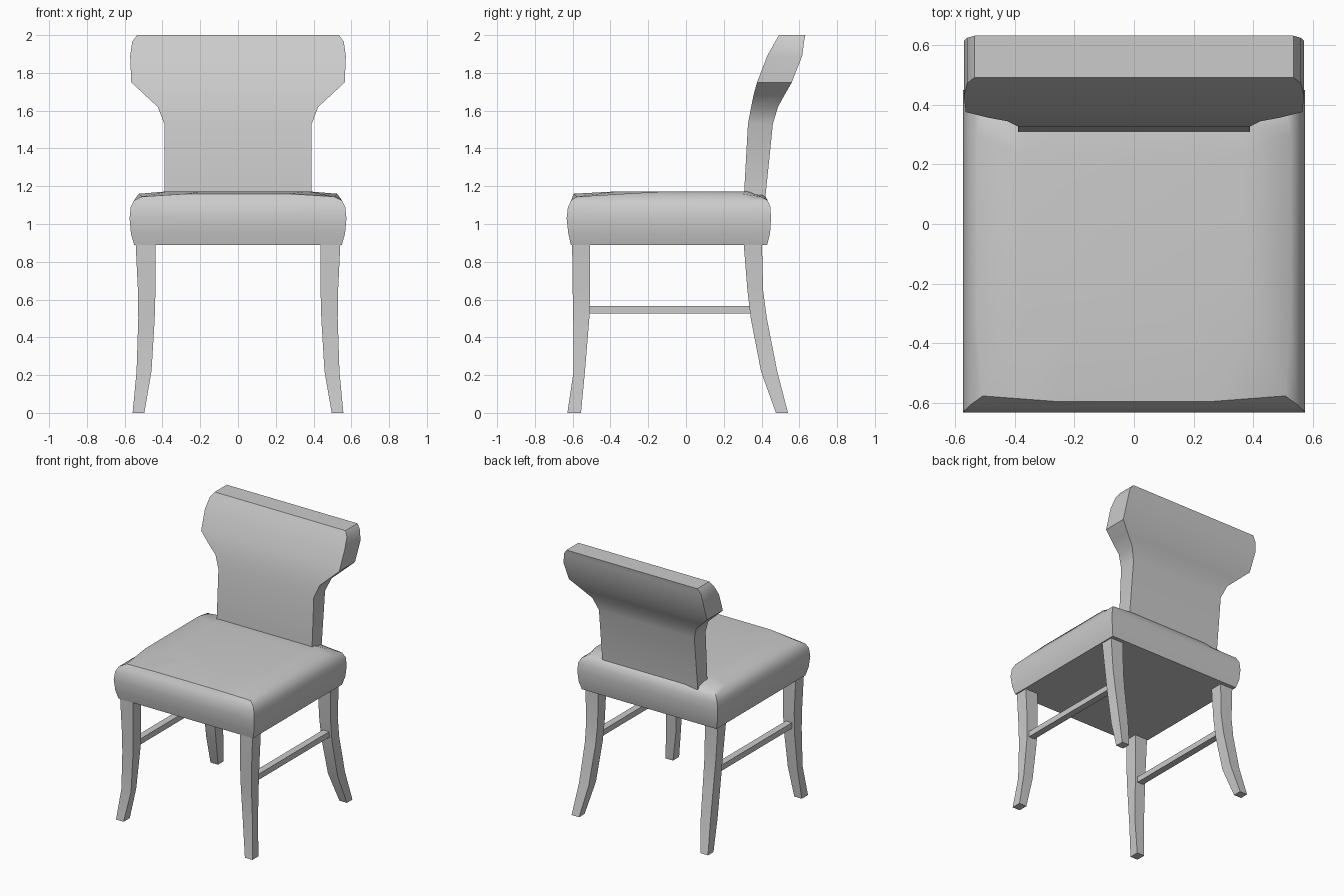
import bpy, bmesh, math

if "Cube" in bpy.data.objects:
    bpy.data.objects.remove(bpy.data.objects["Cube"], do_unlink=True)

grey = bpy.data.materials.new("plain grey")
grey.use_nodes = True
COLOUR = (0.6, 0.6, 0.6, 1)
grey.diffuse_color = COLOUR
for node in grey.node_tree.nodes:
    if node.type == 'BSDF_PRINCIPLED':
        node.inputs["Base Color"].default_value = COLOUR


def loft(name, rings, angle=33):
    """Skin a stack of equal-length point rings and cap both ends."""
    bm = bmesh.new()
    loops = [[bm.verts.new(p) for p in ring] for ring in rings]
    n = len(loops[0])
    for a, b in zip(loops, loops[1:]):
        for i in range(n):
            j = (i + 1) % n
            bm.faces.new((a[i], a[j], b[j], b[i]))
    bm.faces.new(loops[0][::-1])
    bm.faces.new(loops[-1])
    bmesh.ops.recalc_face_normals(bm, faces=bm.faces)
    me = bpy.data.meshes.new(name)
    bm.to_mesh(me)
    bm.free()
    me.materials.append(grey)
    me.shade_smooth()
    me.set_sharp_from_angle(angle=math.radians(angle))
    ob = bpy.data.objects.new(name, me)
    bpy.context.collection.objects.link(ob)
    return ob


def rect(x0, x1, y0, y1, z):
    return [(x0, y0, z), (x1, y0, z), (x1, y1, z), (x0, y1, z)]


def cushion_ring(z, hx, y0, y1, bow=0.0, rise=0.0):
    """Square outline whose edges bow outward and upward between the corners."""
    m, f, b = hx * 0.53, y0 + 0.25, y1 - 0.1
    zr = z + rise
    return [(-hx, y0, z), (-m, y0 - bow, zr), (m, y0 - bow, zr),
            (hx, y0, z), (hx + bow, f, zr), (hx + bow, b, zr),
            (hx, y1, z), (m, y1 + bow, zr), (-m, y1 + bow, zr),
            (-hx, y1, z), (-hx - bow, b, zr), (-hx - bow, f, zr)]


# Padded seat
loft("seat_cushion", [
    cushion_ring(0.89, 0.55, -0.61, 0.43),
    cushion_ring(0.95, 0.567, -0.623, 0.445),
    cushion_ring(1.03, 0.574, -0.632, 0.45),
    cushion_ring(1.09, 0.568, -0.625, 0.447),
    cushion_ring(1.125, 0.55, -0.608, 0.432),
    cushion_ring(1.145, 0.508, -0.577, 0.395, 0.018, 0.015),
    cushion_ring(1.173, 0.37, -0.36, 0.33),
])

# Curved backrest: height, half width, front y, back y
BACK = [(1.02, 0.39, 0.305, 0.405), (1.17, 0.39, 0.308, 0.423),
        (1.53, 0.39, 0.328, 0.46), (1.62, 0.425, 0.345, 0.487),
        (1.68, 0.49, 0.357, 0.52), (1.75, 0.565, 0.376, 0.56),
        (1.89, 0.571, 0.43, 0.615), (1.965, 0.56, 0.472, 0.625),
        (2.0, 0.535, 0.492, 0.632)]
loft("backrest", [rect(-w, w, f, b, z) for z, w, f, b in BACK])

# Legs: height, inner x, outer x, then front y and back y of each leg
LEG_X = [(0.9, 0.437, 0.542), (0.65, 0.437, 0.53), (0.5, 0.441, 0.528),
         (0.22, 0.458, 0.537), (0, 0.496, 0.558)]
FRONT_Y = [(-0.603, -0.507), (-0.6, -0.507), (-0.597, -0.512),
           (-0.595, -0.535), (-0.628, -0.556)]
REAR_Y = [(0.305, 0.402), (0.325, 0.408), (0.343, 0.428),
          (0.397, 0.483), (0.476, 0.54)]

for side, s in (("left", 1), ("right", -1)):
    for end, ys in (("front", FRONT_Y), ("rear", REAR_Y)):
        loft(f"{end}_leg_{side}",
             [rect(s * a, s * b, y0, y1, z)
              for (z, a, b), (y0, y1) in zip(LEG_X, ys)])
    # Side stretcher between front and rear legs
    loft(f"stretcher_{side}",
         [rect(s * 0.46, s * 0.51, -0.52, 0.35, z) for z in (0.525, 0.567)])
